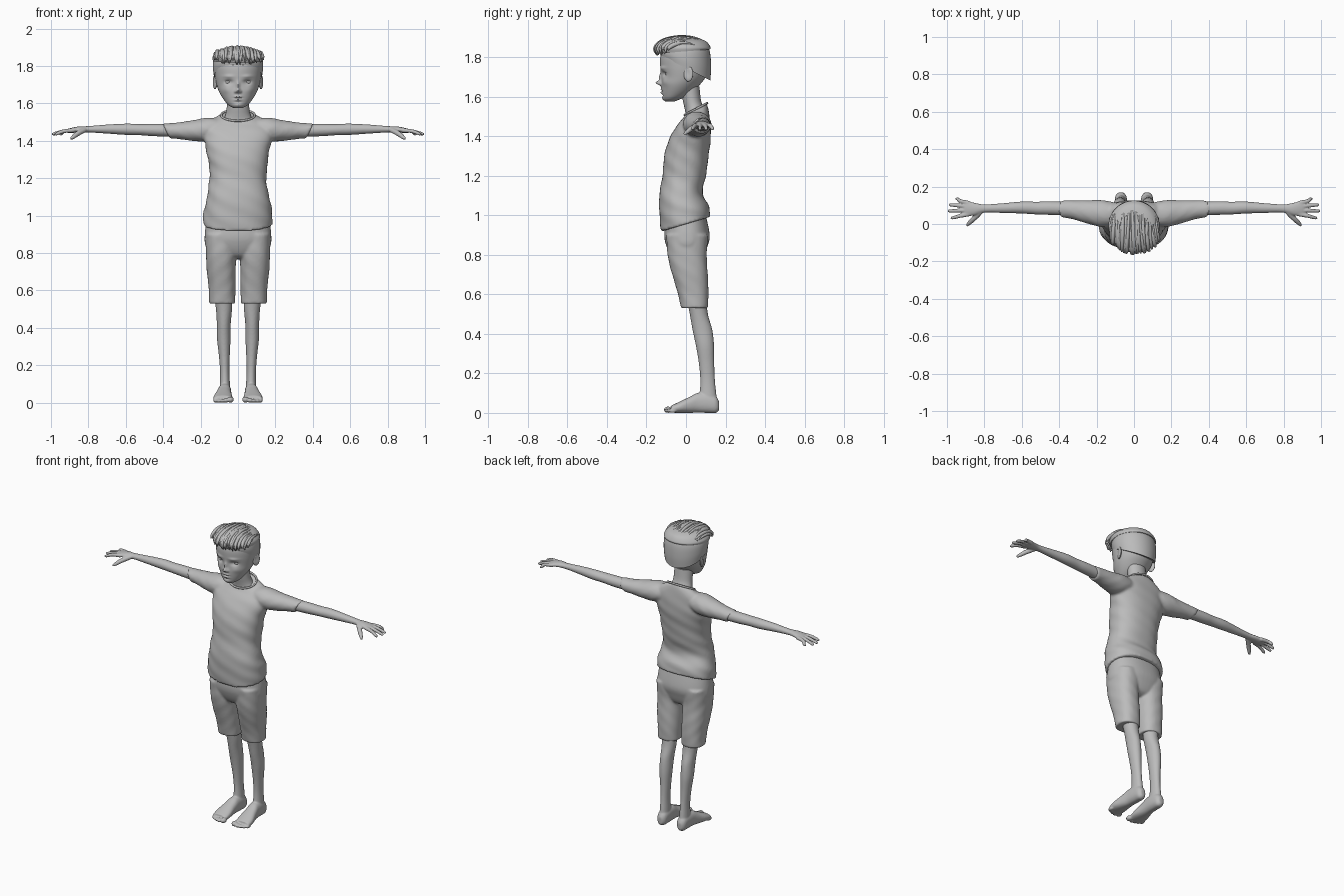
import bpy, bmesh, math, random
from mathutils import Vector

random.seed(4)
if "Cube" in bpy.data.objects:
    bpy.data.objects.remove(bpy.data.objects["Cube"], do_unlink=True)

clay = bpy.data.materials.new("plain_grey")
clay.use_nodes = True
GREY = (0.5, 0.5, 0.5, 1)
clay.diffuse_color = GREY
clay.node_tree.nodes["Principled BSDF"].inputs["Base Color"].default_value = GREY


def spline(rows, steps):
    """Smooth a short list of sections into a dense one."""
    out, last = [], len(rows) - 1
    for i in range(last):
        quad = [rows[min(max(k, 0), last)] for k in range(i - 1, i + 3)]
        for s in range(steps):
            t = s / steps
            out.append([b + (c - a) * t / 2 + (a - 2.5 * b + 2 * c - d / 2) * t * t
                        + (1.5 * (b - c) + (d - a) / 2) * t ** 3
                        for a, b, c, d in zip(*quad)])
    return out + [list(rows[-1])]


def skin(bm, rings):
    """Bridge rings of points into a closed shell."""
    loops = [[bm.verts.new(p) for p in ring] for ring in rings]
    for low, high in zip(loops, loops[1:]):
        for i in range(len(low)):
            bm.faces.new((low[i - 1], low[i], high[i], high[i - 1]))
    bm.faces.new(loops[0])
    bm.faces.new(loops[-1])


def loft(bm, rows, axis="z", segs=32, steps=6, power=2.0, flip=1, ripple=0):
    """Rows are (position, centre 1, centre 2, radius 1, radius 2, slope)."""
    order = {"x": (2, 0, 1), "y": (0, 2, 1), "z": (0, 1, 2)}[axis]
    rings = []
    for pos, c1, c2, r1, r2, slope in spline([tuple(r) + (0,) * (6 - len(r)) for r in rows], steps):
        ring = []
        for k in range(segs):
            a = math.tau * k / segs
            f = 1 + ripple * math.sin(3 * a + 55 * pos) * math.sin(2 * a + 20 * pos)
            u = math.copysign(abs(math.cos(a)) ** (2 / power), math.cos(a)) * r1 * f
            v = math.copysign(abs(math.sin(a)) ** (2 / power), math.sin(a)) * r2 * f
            local = (c1 + u, c2 + v, pos + slope * v)
            p = Vector([local[i] for i in order])
            p.x *= flip
            ring.append(p)
        rings.append(ring)
    skin(bm, rings)


def tube(bm, rows, ref, steps=4, segs=12):
    """Rows are (x, y, z, radius) along a path."""
    rows = spline(rows, steps)
    pts = [Vector(r[:3]) for r in rows]
    rings = []
    for i, p in enumerate(pts):
        t = (pts[min(i + 1, len(pts) - 1)] - pts[max(i - 1, 0)]).normalized()
        v = t.cross(Vector(ref)).normalized()
        u = v.cross(t)
        rings.append([p + rows[i][3] * (u * math.cos(a) + v * math.sin(a))
                      for a in (math.tau * k / segs for k in range(segs))])
    skin(bm, rings)


def ball(bm, centre, size):
    made = bmesh.ops.create_uvsphere(bm, u_segments=20, v_segments=14, radius=1)["verts"]
    for v in made:
        v.co = Vector([c + s * n for c, s, n in zip(centre, size, v.co)])
    return made


def finish(bm, name, voxel=0, side=1, soften=4):
    for v in bm.verts:
        v.co.x *= side
    bmesh.ops.recalc_face_normals(bm, faces=bm.faces)
    mesh = bpy.data.meshes.new(name)
    bm.to_mesh(mesh)
    bm.free()
    mesh.materials.append(clay)
    mesh.polygons.foreach_set("use_smooth", [True] * len(mesh.polygons))
    mesh.set_sharp_from_angle(angle=math.radians(60))
    obj = bpy.data.objects.new(name, mesh)
    bpy.context.collection.objects.link(obj)
    if voxel:
        fuse = obj.modifiers.new("fuse", "REMESH")
        fuse.mode, fuse.voxel_size, fuse.use_smooth_shade = "VOXEL", voxel, True
        relax = obj.modifiers.new("relax", "SMOOTH")
        relax.factor, relax.iterations = 0.5, soften
    return obj


# Shirt: torso with a tilted hem, and two sleeves
bm = bmesh.new()
loft(bm, [(.955, 0, 0, .185, .125, .3), (1.02, 0, -.01, .183, .125, .2),
          (1.1, 0, -.025, .166, .11, .1), (1.2, 0, -.01, .152, .11), (1.3, 0, .003, .16, .112),
          (1.38, 0, .018, .175, .106), (1.44, 0, .035, .186, .09), (1.48, 0, .046, .18, .076, .1),
          (1.51, 0, .05, .14, .065, .3), (1.535, 0, .05, .09, .055, .5)],
     segs=64, power=2.3, ripple=.022)
for s in (1, -1):
    loft(bm, [(.09, .055, 1.465, .058, .055), (.17, .055, 1.46, .072, .063),
              (.25, .065, 1.455, .062, .054), (.33, .076, 1.454, .05, .043),
              (.385, .08, 1.453, .046, .04, .5)], axis="x", flip=s, ripple=.02)
finish(bm, "shirt", .008)

# Collar: thin rolled edge dipping at the front
bm = bmesh.new()
ring = [(a, math.sin(a)) for a in (math.tau * k / 32 for k in range(33))]
tube(bm, [(.09 * math.cos(a), .05 + .057 * s, 1.537 + .03 * s, .006) for a, s in ring],
     (0, -.45, 1), steps=1, segs=8)
finish(bm, "collar")

# Shorts: hips and two wide legs
bm = bmesh.new()
loft(bm, [(1.0, 0, 0, .165, .1), (.9, 0, .005, .178, .115), (.84, 0, .005, .173, .103),
          (.79, 0, .008, .13, .08), (.77, 0, .01, .07, .05)], segs=48, power=2.3)
for s in (1, -1):
    loft(bm, [(.9, .092, .005, .083, .106), (.8, .091, .006, .081, .099),
              (.7, .089, .02, .077, .09), (.6, .085, .037, .071, .077),
              (.53, .084, .043, .069, .068)], flip=s, power=2.3, ripple=.015)
finish(bm, "shorts", .007)

for side, label in ((1, "left"), (-1, "right")):
    # Arm, palm, fingers and thumb
    bm = bmesh.new()
    loft(bm, [(.3, .08, 1.455, .037, .035), (.45, .085, 1.458, .036, .033),
              (.52, .085, 1.46, .034, .03), (.6, .088, 1.462, .032, .03),
              (.7, .085, 1.463, .026, .024), (.8, .083, 1.462, .022, .017),
              (.85, .08, 1.461, .033, .016), (.89, .082, 1.456, .04, .014),
              (.91, .084, 1.453, .036, .011)], axis="x")
    for base, tip, reach in ((.053, .033, .98), (.073, .07, .995), (.093, .102, .99), (.112, .134, .955)):
        tube(bm, [(.88, base, 1.456, .012), (.93, (base + tip) / 2, 1.452, .0105),
                  (reach - .012, tip, 1.438, .009), (reach, tip, 1.433, .005)], (0, 0, 1))
    tube(bm, [(.82, .065, 1.458, .014), (.855, .03, 1.44, .014),
              (.882, .004, 1.42, .011), (.895, -.01, 1.41, .006)], (0, 0, 1))
    finish(bm, label + "_arm", .0045, side, 3)

    # Lower leg, foot and toes
    bm = bmesh.new()
    loft(bm, [(.6, .08, .05, .05, .05), (.5, .075, .065, .043, .046), (.42, .076, .083, .037, .05),
              (.34, .076, .096, .036, .046), (.25, .073, .104, .029, .039),
              (.17, .071, .109, .025, .037), (.1, .07, .111, .027, .042), (.05, .07, .11, .03, .05)])
    loft(bm, [(.168, .07, .035, .014, .022), (.15, .07, .042, .029, .042), (.11, .07, .05, .034, .05),
              (.06, .072, .051, .036, .05), (.02, .076, .041, .041, .041),
              (-.03, .08, .029, .05, .029), (-.075, .081, .019, .049, .018)], axis="y", power=2.3)
    for x, y, r in ((.04, -.09, .018), (.065, -.091, .013), (.085, -.086, .012), (.104, -.078, .012), (.12, -.067, .012)):
        ball(bm, (x, y, r * .9), (r, .022, r * .9))
    for v in bm.verts:
        v.co.z = max(v.co.z, 0)
    finish(bm, label + "_leg", .005, side, 3)

    # Ear: dished oval with a raised rim
    bm = bmesh.new()
    for v in ball(bm, (.123, .012, 1.715), (.011, .024, .039)):
        away = ((v.co.y - .008) / .014) ** 2 + ((v.co.z - 1.72) / .024) ** 2
        if v.co.x > .123:
            v.co.x -= .008 * math.exp(-away)
        v.co.x += .3 * (v.co.y - .012)
    finish(bm, label + "_ear", 0, side)

    # Eyeball
    bm = bmesh.new()
    ball(bm, (.053, -.0845, 1.715), (.023, .02, .015))
    finish(bm, label + "_eye", 0, side)

# Neck flaring into the shirt
bm = bmesh.new()
loft(bm, [(1.45, 0, .05, .1, .05), (1.51, 0, .048, .08, .05), (1.54, 0, .042, .067, .049),
          (1.58, 0, .03, .06, .046), (1.65, 0, .02, .06, .048)])
finish(bm, "neck")

# Head with the face pushed in and out by soft bumps: x, z, width, height, depth
bm = bmesh.new()
outline = [(1.575, -.105, -.06, .022), (1.59, -.116, -.02, .05), (1.62, -.122, .03, .076),
           (1.66, -.125, .07, .1), (1.7, -.124, .1, .114), (1.75, -.13, .118, .124),
           (1.8, -.13, .122, .128), (1.84, -.115, .115, .12), (1.87, -.085, .09, .095), (1.89, -.04, .05, .05)]
loft(bm, [(z, 0, (f + b) / 2, w, (b - f) / 2) for z, f, b, w in outline], segs=144, steps=9)
bumps = [(.05, 1.715, .02, .013, .014), (.052, 1.744, .025, .008, -.006), (.052, 1.729, .02, .004, -.004),
         (0, 1.669, .011, .011, -.026), (0, 1.695, .009, .022, -.013), (.014, 1.663, .006, .007, -.009),
         (.008, 1.637, .012, .005, -.006), (0, 1.628, .022, .0025, .006), (0, 1.62, .015, .006, -.007),
         (0, 1.607, .02, .005, .004), (0, 1.59, .02, .01, -.004), (.065, 1.675, .022, .02, -.005)]
for v in bm.verts:
    if v.co.y < -.02:
        x, z = abs(v.co.x), v.co.z
        v.co.y += sum(d * math.exp(-((x - bx) / w) ** 2 - ((z - bz) / h) ** 2) for bx, bz, w, h, d in bumps)
finish(bm, "head")

# Short hair around the back and sides
bm = bmesh.new()
loft(bm, [(1.745, 0, -.003, .128, .126, -.5), (1.79, 0, -.002, .134, .129, -.3),
          (1.84, 0, 0, .129, .12, -.1), (1.875, 0, 0, .1, .095), (1.89, 0, 0, .05, .05)], segs=64)
finish(bm, "short_hair")

# Longer top hair: a cap with locks swept forward over the brow
bm = bmesh.new()
loft(bm, [(1.828, 0, -.01, .134, .132, .08), (1.85, 0, -.014, .136, .138), (1.878, 0, -.016, .112, .12),
          (1.893, 0, -.015, .075, .08), (1.898, 0, -.015, .03, .03)], segs=64)
finish(bm, "top_hair")
bm = bmesh.new()
for k in range(46):
    x0 = -.12 + .24 * k / 45
    width = math.sqrt(1 - (x0 / .14) ** 2)
    start, end = random.uniform(-1, .1), random.uniform(1.55, 2.0)
    drift, thick = random.uniform(-.025, .025), random.uniform(.008, .012)
    path = []
    for j in range(6):
        t = j / 5
        phi = start + (end - start) * t
        path.append((x0 + drift * t, -.015 - .143 * width * math.sin(phi),
                     1.835 + .066 * (width if phi < 1.57 else 1) * math.cos(phi),
                     thick * (.3 + 1.4 * t * (1 - t) * 2) * (1 if j < 5 else .7)))
    tube(bm, path, (1, 0, 0), segs=8)
finish(bm, "hair_locks")
